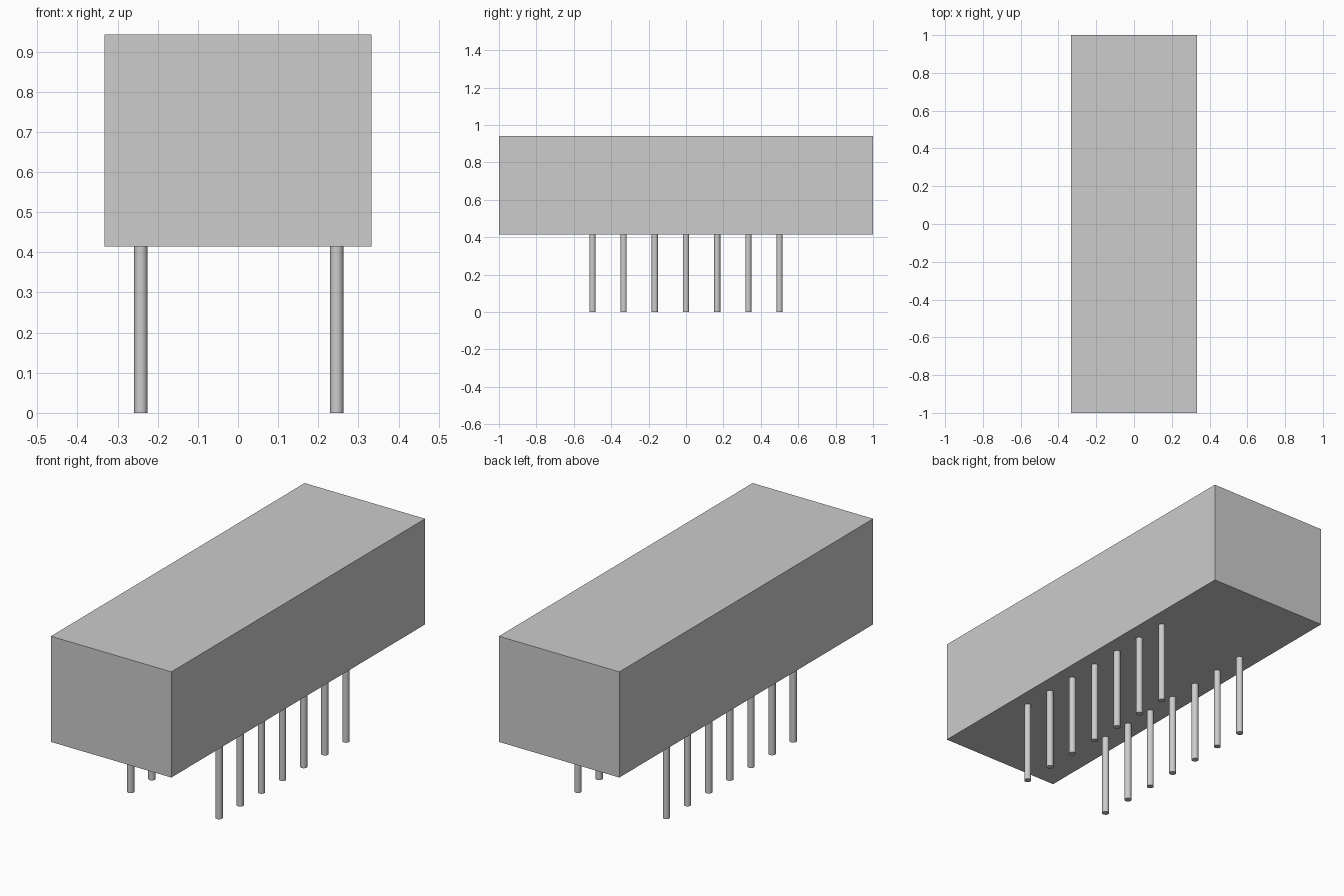
import bpy
import math

default = bpy.data.objects.get("Cube")
if default:
    bpy.data.objects.remove(default, do_unlink=True)

# One plain grey for the whole model
GREY = (0.604, 0.604, 0.604, 1.0)
grey = bpy.data.materials.new("light_grey")
grey.use_nodes = True
grey.diffuse_color = GREY
grey.node_tree.nodes["Principled BSDF"].inputs["Base Color"].default_value = GREY

BODY_WIDTH, BODY_LENGTH = 0.665, 2.0
BODY_BOTTOM, BODY_TOP = 0.415, 0.942
PIN_RADIUS, PIN_PITCH, PINS_PER_ROW = 0.0165, 1 / 6, 7
PIN_ROWS = {"right": -0.242, "left": 0.246}

# Rectangular body
bpy.ops.mesh.primitive_cube_add(size=1, location=(0, 0, (BODY_BOTTOM + BODY_TOP) / 2))
body = bpy.context.object
body.name = "body"
body.scale = (BODY_WIDTH, BODY_LENGTH, BODY_TOP - BODY_BOTTOM)
bpy.ops.object.transform_apply(location=False, rotation=False, scale=True)
body.data.materials.append(grey)


# Round pins, seated flush against the underside
def add_pin(name, x, y):
    bpy.ops.mesh.primitive_cylinder_add(
        vertices=32, radius=PIN_RADIUS, depth=BODY_BOTTOM,
        location=(x, y, BODY_BOTTOM / 2))
    pin = bpy.context.object
    pin.name = name
    pin.data.materials.append(grey)
    bpy.ops.object.shade_smooth_by_angle(angle=math.radians(30))


# Two rows of seven
for side, x in PIN_ROWS.items():
    for i in range(PINS_PER_ROW):
        add_pin(f"pin_{side}_{i + 1}", x, (i - (PINS_PER_ROW - 1) / 2) * PIN_PITCH)
